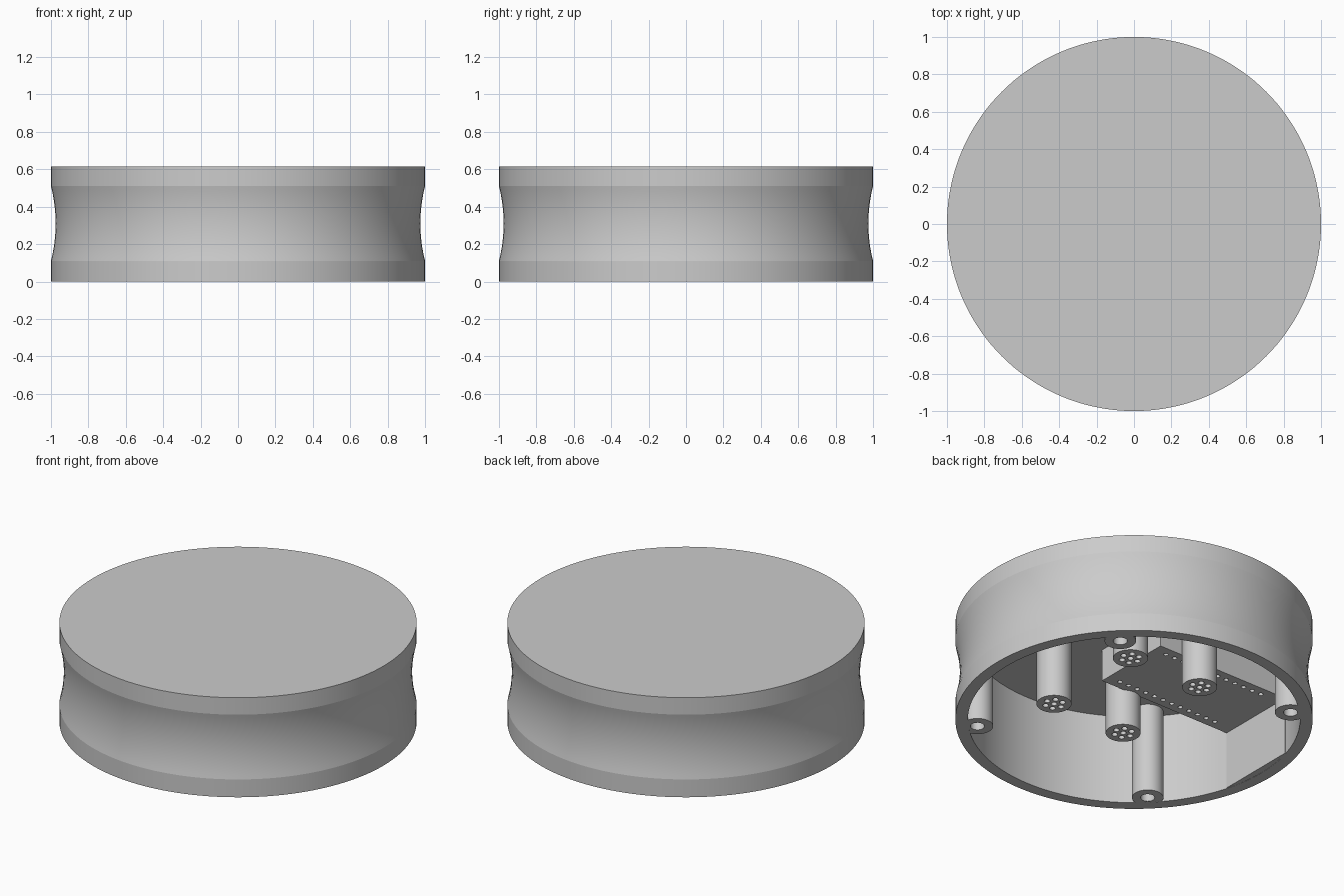
import bpy, bmesh, math
from mathutils import Vector

if "Cube" in bpy.data.objects:
    bpy.data.objects.remove(bpy.data.objects["Cube"], do_unlink=True)

HEIGHT, CEILING, INNER = 0.615, 0.555, 0.93
FLAT_X, BLOCK_Y, BLOCK_Z = -0.89, 0.255, 0.356

grey = bpy.data.materials.new("light grey plastic")
grey.use_nodes = True
colour = (0.6, 0.6, 0.6, 1)
grey.diffuse_color = colour
grey.node_tree.nodes["Principled BSDF"].inputs["Base Color"].default_value = colour


def make(name, bm):
    bmesh.ops.recalc_face_normals(bm, faces=bm.faces)
    mesh = bpy.data.meshes.new(name)
    bm.to_mesh(mesh)
    bm.free()
    mesh.materials.append(grey)
    obj = bpy.data.objects.new(name, mesh)
    bpy.context.collection.objects.link(obj)
    return obj


def select(obj):
    bpy.ops.object.select_all(action="DESELECT")
    obj.select_set(True)
    bpy.context.view_layer.objects.active = obj


def smooth(obj):
    select(obj)
    bpy.ops.object.shade_smooth_by_angle(angle=math.radians(8 if obj.name == "housing" else 30))


def add_cylinder(bm, x, y, z0, z1, radius, sides):
    new = bmesh.ops.create_cone(bm, cap_ends=True, segments=sides, radius1=radius,
                                radius2=radius, depth=z1 - z0)["verts"]
    bmesh.ops.translate(bm, verts=new, vec=(x, y, (z0 + z1) / 2))


def box(name, low, high):
    bm = bmesh.new()
    bmesh.ops.create_cube(bm, size=1)
    low, high = Vector(low), Vector(high)
    bmesh.ops.scale(bm, verts=bm.verts, vec=high - low)
    bmesh.ops.translate(bm, verts=bm.verts, vec=(low + high) / 2)
    return make(name, bm)


def cut(obj, cutter):
    cutter.hide_render = True
    mod = obj.modifiers.new("cut", "BOOLEAN")
    mod.operation, mod.solver, mod.object = "DIFFERENCE", "EXACT", cutter
    select(obj)
    bpy.ops.object.modifier_apply(modifier=mod.name)


def holes(points, z0, z1, radius, sides):
    bm = bmesh.new()
    for x, y in points:
        add_cylinder(bm, x, y, z0, z1, radius, sides)
    return make("hole_cutter", bm)


def post(name, x, y, z0, radius, hole_points, hole_radius, depth):
    bm = bmesh.new()
    add_cylinder(bm, x, y, z0, CEILING + 0.02, radius, 48)
    obj = make(name, bm)
    cutter = holes(hole_points, z0 - 0.02, z0 + depth, hole_radius, 20)
    cut(obj, cutter)
    bpy.data.objects.remove(cutter, do_unlink=True)
    smooth(obj)


# Housing: hollow lathe with a shallow concave band around the side
profile = [(0, CEILING), (INNER, CEILING), (INNER, 0), (1, 0)]
for i in range(17):
    t = i / 8 - 1
    profile.append((1 - 0.025 * (1 - t * t), 0.31 + 0.2 * t))
profile += [(1, HEIGHT), (0, HEIGHT)]
bm = bmesh.new()
ring = [bm.verts.new((r, 0, z)) for r, z in profile]
edges = [bm.edges.new(pair) for pair in zip(ring, ring[1:])]
bmesh.ops.spin(bm, geom=ring + edges, cent=(0, 0, 0), axis=(0, 0, 1),
               angle=math.tau, steps=144, use_duplicate=False)
bmesh.ops.remove_doubles(bm, verts=bm.verts, dist=0.0005)
bmesh.ops.dissolve_degenerate(bm, edges=bm.edges, dist=0.0005)
housing = make("housing", bm)

# Flat inner wall behind the port
flat_wall = box("port_flat_wall", (-0.935, -BLOCK_Y, 0.001), (FLAT_X, BLOCK_Y, CEILING + 0.02))

# Rounded port opening through the side wall
bm = bmesh.new()
add_cylinder(bm, 0, 0, -0.3, 0.3, 0.105, 40)
for v in bm.verts:
    y = v.co.y + math.copysign(0.095, v.co.y + 1e-5)
    v.co = (v.co.z - 0.95, y, v.co.x + 0.195)
port = make("port_cutter", bm)
cut(housing, port)
cut(flat_wall, port)
bpy.data.objects.remove(port, do_unlink=True)
smooth(housing)
smooth(flat_wall)

# Mounting block on the ceiling with two rows of pin holes
block = box("mounting_block", (FLAT_X - 0.01, -BLOCK_Y, BLOCK_Z), (0.02, BLOCK_Y, CEILING + 0.02))
pins = [(-0.065 - 0.063 * i, side * 0.2) for i in range(12) for side in (-1, 1)]
cutter = holes(pins, BLOCK_Z - 0.02, BLOCK_Z + 0.06, 0.014, 12)
cut(block, cutter)
bpy.data.objects.remove(cutter, do_unlink=True)

# Screw bosses around the rim
for i in range(4):
    a = math.radians(45 + 90 * i)
    x, y = 0.88 * math.cos(a), 0.88 * math.sin(a)
    post(f"screw_boss_{i + 1}", x, y, 0.001, 0.088, [(x, y)], 0.04, 0.2)

# Support posts, each with a centre hole and a ring of six
for i, (x, y) in enumerate([(0.305, 0.333), (0.305, -0.333), (-0.2, 0.333), (-0.2, -0.333)]):
    dots = [(x, y)] + [(x + 0.05 * math.cos(k * math.pi / 3), y + 0.05 * math.sin(k * math.pi / 3))
                       for k in range(6)]
    post(f"support_post_{i + 1}", x, y, 0.135, 0.098, dots, 0.017, 0.06)
